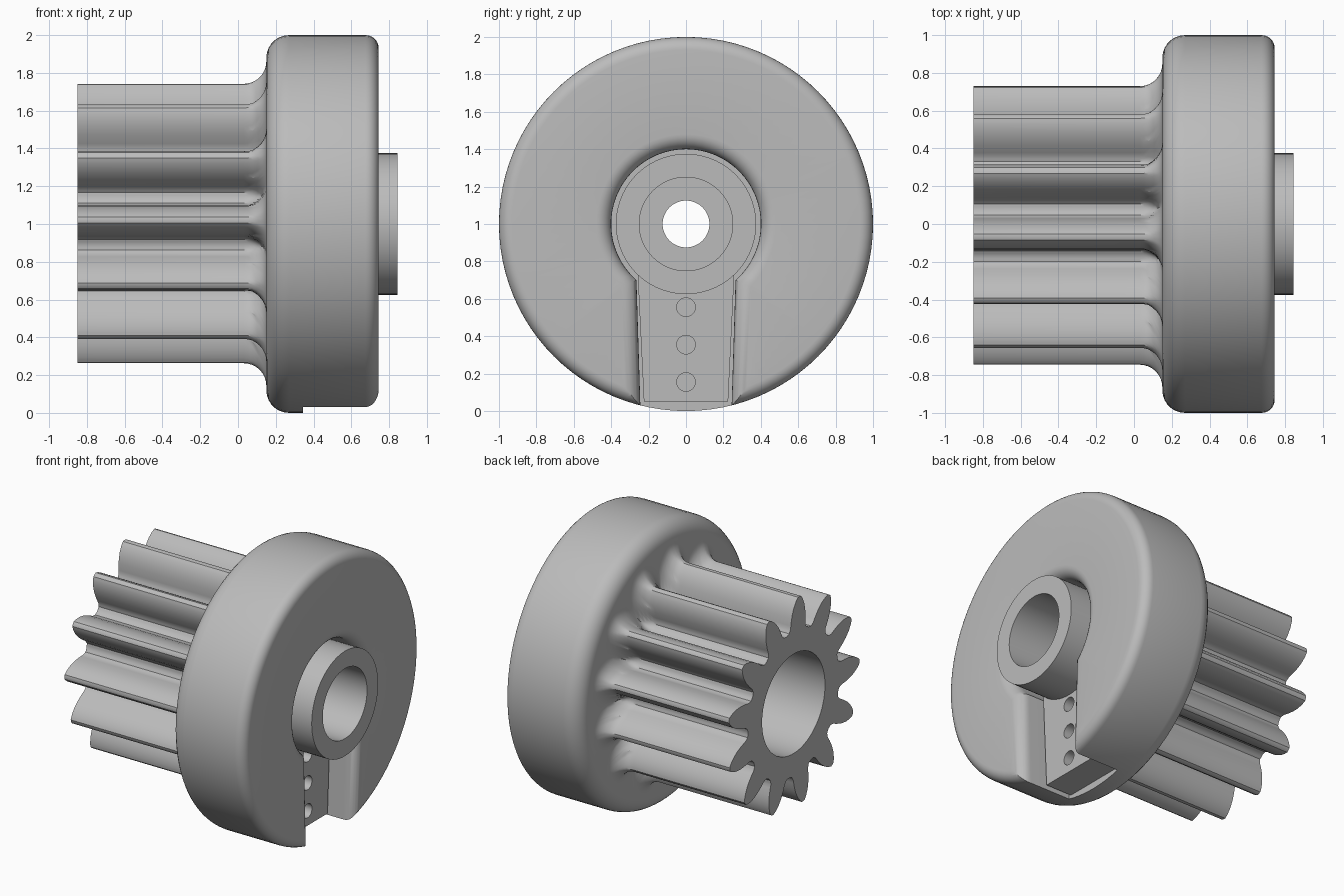
import bpy, bmesh, math
from math import sin, cos, pi, sqrt, radians

if "Cube" in bpy.data.objects:
    bpy.data.objects.remove(bpy.data.objects["Cube"])

grey = bpy.data.materials.new("plain_grey")
grey.use_nodes = True
grey.diffuse_color = (0.5, 0.5, 0.5, 1)
grey.node_tree.nodes["Principled BSDF"].inputs["Base Color"].default_value = (0.5, 0.5, 0.5, 1)

AXIS_Z = 1.0      # height of the shaft axis, which runs along x
FLOOR_X = 0.345   # bottom of the keyhole pocket
FACE_X = 0.745    # outer face of the disc


def loft(name, rings, caps=False, wrap=False):
    """Skin a list of equal-length rings of points."""
    bm = bmesh.new()
    rows = [[bm.verts.new(p) for p in ring] for ring in rings]
    pairs = list(zip(rows, rows[1:]))
    if wrap:
        pairs.append((rows[-1], rows[0]))
    n = len(rows[0])
    for a, b in pairs:
        for i in range(n):
            j = (i + 1) % n
            bm.faces.new((a[i], a[j], b[j], b[i]))
    if caps:
        bm.faces.new(rows[0])
        bm.faces.new(rows[-1])
    bmesh.ops.recalc_face_normals(bm, faces=bm.faces)
    mesh = bpy.data.meshes.new(name)
    bm.to_mesh(mesh)
    bm.free()
    ob = bpy.data.objects.new(name, mesh)
    bpy.context.collection.objects.link(ob)
    mesh.materials.append(grey)
    return ob


def polar(x, r, a):
    """Point at angle a from straight up, turning towards -y."""
    return (x, -r * sin(a), AXIS_Z + r * cos(a))


def lathe(name, profile, seg=72):
    rings = [[polar(x, r, 2 * pi * i / seg) for i in range(seg)] for x, r in profile]
    return loft(name, rings, wrap=True)


def corner(cx, cr, rad, start, steps=7):
    """Quarter-round profile points from angle start down by 90 degrees."""
    return [(cx + rad * cos(start - pi / 2 * k / steps),
             cr + rad * sin(start - pi / 2 * k / steps)) for k in range(steps + 1)]


def cut(ob, cutter):
    cutter.hide_render = True
    mod = ob.modifiers.new("cut", "BOOLEAN")
    mod.object = cutter
    mod.operation = "DIFFERENCE"
    mod.solver = "EXACT"
    bpy.context.view_layer.objects.active = ob
    bpy.ops.object.modifier_apply(modifier=mod.name)
    bpy.data.objects.remove(cutter)


def smooth(ob, angle=35):
    bpy.ops.object.select_all(action="DESELECT")
    ob.select_set(True)
    bpy.context.view_layer.objects.active = ob
    bpy.ops.object.shade_smooth_by_angle(angle=radians(angle))


# Disc with rounded rims and a narrow shaft hole
disc = lathe("disc", [(0.15, 0.125)] + corner(0.27, 0.88, 0.12, pi)
             + corner(FACE_X - 0.07, 0.93, 0.07, pi / 2) + [(FACE_X, 0.125)], 96)


# Keyhole pocket with a rolled outer edge
def keyhole(x, off):
    r, w = 0.4 + off, 0.265 + off
    half = pi - math.asin(w / r)
    pts = [polar(x, r, -half + 2 * half * i / 48) for i in range(49)]
    foot = 0.24 + off
    return pts + [(x, -foot, -0.1), (x, foot, -0.1)]


ROLL = 0.08
sections = [keyhole(FLOOR_X, 0)]
for k in range(8):
    t = k / 7 * pi / 2
    sections.append(keyhole(FACE_X - ROLL + ROLL * sin(t), ROLL * (1 - cos(t))))
sections.append(keyhole(FACE_X + 0.1, ROLL))
cut(disc, loft("pocket_cutter", sections, caps=True))
smooth(disc)

# Hub tube standing in the pocket
hub = lathe("hub", [(0.33, 0.25), (0.33, 0.375), (0.845, 0.375), (0.845, 0.25)])
smooth(hub)

# Tapered plate filling the slot, with three round holes
outline = [(-0.225, 0.05), (0.225, 0.05), (0.258, 0.73), (-0.258, 0.73)]
plate = loft("slot_plate", [[(x, y, z) for y, z in outline] for x in (0.335, 0.55)], caps=True)
for z in (0.155, 0.355, 0.555):
    ring = [(0.05 * cos(2 * pi * i / 24), z + 0.05 * sin(2 * pi * i / 24)) for i in range(24)]
    cut(plate, loft("hole_cutter", [[(x, y, h) for y, h in ring] for x in (0.3, 0.6)], caps=True))
smooth(plate)

# Pinion: half a tooth as (angle, radius), mirrored and repeated
TEETH = 13
START = radians(5.3)
half_tooth = [(0.0, 0.745), (0.022, 0.743), (0.05, 0.722), (0.085, 0.685), (0.115, 0.64),
              (0.138, 0.59), (0.155, 0.545), (0.185, 0.52), (pi / TEETH, 0.513)]
fine = []
for (a, r), (b, s) in zip(half_tooth, half_tooth[1:]):
    fine += [(a + (b - a) * k / 2, r + (s - r) * k / 2) for k in range(2)]
tooth = [(-a, r) for a, r in reversed(fine[1:])] + fine + [half_tooth[-1]]
gear = [(START + 2 * pi * t / TEETH + a, r) for t in range(TEETH) for a, r in tooth]


def grown(d):
    """Tooth outline pushed outward by distance d, giving the root fillet."""
    near = [(a, r) for t in (-1, 0, 1) for a, r in
            [(2 * pi * t / TEETH + a, r) for a, r in tooth]]
    radii = []
    for a, r in tooth:
        best = r
        for b, s in near:
            side = s * sin(b - a)
            if abs(side) < d:
                best = max(best, s * cos(b - a) + sqrt(d * d - side * side))
        radii.append(best)
    return radii * TEETH


FILLET = 0.12
rings = [[polar(-0.85, 0.355, a) for a, r in gear], [polar(-0.85, r, a) for a, r in gear]]
for k in range(9):
    t = k / 8 * pi / 2
    radii = grown(FILLET * (1 - cos(t)))
    rings.append([polar(0.03 + FILLET * sin(t), r, a) for r, (a, _) in zip(radii, gear)])
rings.append([polar(0.15, 0.355, a) for a, r in gear])
pinion = loft("pinion", rings, wrap=True)
smooth(pinion)
